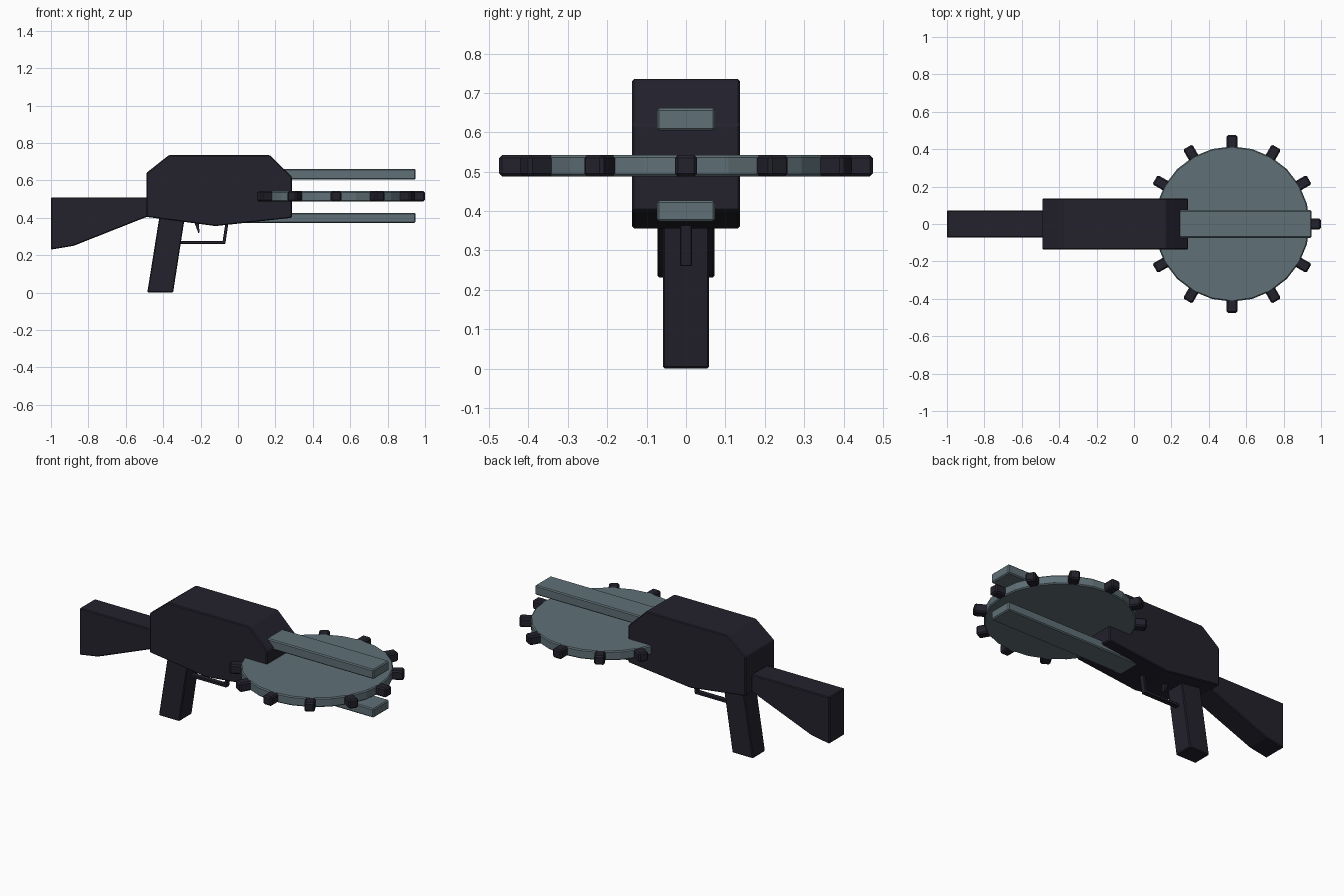
import bpy, bmesh, math
from mathutils import Matrix

if "Cube" in bpy.data.objects:
    bpy.data.objects.remove(bpy.data.objects["Cube"])


def material(name, rgb):
    m = bpy.data.materials.new(name)
    m.diffuse_color = (*rgb, 1)
    m.use_nodes = True
    m.node_tree.nodes["Principled BSDF"].inputs["Base Color"].default_value = m.diffuse_color
    return m


DARK = material("dark charcoal", (0.017, 0.016, 0.026))
STEEL = material("blue grey steel", (0.115, 0.162, 0.182))


def finish(name, bm, mat, bevel):
    bmesh.ops.recalc_face_normals(bm, faces=bm.faces)
    me = bpy.data.meshes.new(name)
    bm.to_mesh(me)
    bm.free()
    me.materials.append(mat)
    ob = bpy.data.objects.new(name, me)
    bpy.context.collection.objects.link(ob)
    if bevel:
        mod = ob.modifiers.new("edge_bevel", 'BEVEL')
        mod.width = bevel
        mod.segments = 1
        mod.limit_method = 'ANGLE'
        mod.angle_limit = math.radians(30)
    return ob


def side_profile(name, points, half_width, mat, bevel=0.005):
    """Extrude an x-z outline symmetrically across y."""
    bm = bmesh.new()
    face = bm.faces.new([bm.verts.new((x, -half_width, z)) for x, z in points])
    new = bmesh.ops.extrude_face_region(bm, geom=[face])["geom"]
    for v in new:
        if isinstance(v, bmesh.types.BMVert):
            v.co.y = half_width
    return finish(name, bm, mat, bevel)


# Main housing, shoulder stock and grip
side_profile("housing", [(-0.49, 0.64), (-0.37, 0.735), (0.17, 0.735), (0.288, 0.62),
                         (0.288, 0.40), (-0.12, 0.356), (-0.49, 0.405)], 0.137, DARK)
side_profile("stock", [(-1.0, 0.51), (-0.45, 0.51), (-0.45, 0.42), (-0.88, 0.25),
                       (-1.0, 0.23)], 0.073, DARK)
side_profile("grip", [(-0.485, 0.0), (-0.347, 0.0), (-0.282, 0.42), (-0.418, 0.42)],
             0.059, DARK)

# Trigger and its guard
side_profile("trigger_guard", [(-0.31, 0.26), (-0.068, 0.26), (-0.05, 0.38), (-0.066, 0.38),
                               (-0.082, 0.276), (-0.31, 0.276)], 0.015, DARK, 0.002)
side_profile("trigger", [(-0.235, 0.38), (-0.212, 0.318), (-0.206, 0.322), (-0.21, 0.38)],
             0.012, DARK, 0)

# Guide bars above and below the blade
for name, x0, z0, z1 in (("upper_bar", 0.1, 0.604, 0.661), ("lower_bar", -0.05, 0.373, 0.427)):
    side_profile(name, [(x0, z0), (0.95, z0), (0.95, z1), (x0, z1)], 0.074, STEEL, 0.006)

# Saw blade disc
CX, CZ = 0.524, 0.515
bm = bmesh.new()
bmesh.ops.create_cone(bm, cap_ends=True, segments=24, radius1=0.415, radius2=0.415,
                      depth=0.055, matrix=Matrix.Translation((CX, 0, CZ)))
blade = finish("saw_blade", bm, STEEL, 0)
mod = blade.modifiers.new("rim_bevel", 'BEVEL')
mod.width = 0.006
mod.segments = 1
mod.limit_method = 'ANGLE'
mod.angle_limit = math.radians(30)

# Ring of twelve teeth
bm = bmesh.new()
for i in range(12):
    m = (Matrix.Translation((CX, 0, CZ)) @ Matrix.Rotation(i * math.tau / 12, 4, 'Z')
         @ Matrix.Translation((0.435, 0, 0)) @ Matrix.Diagonal((0.08, 0.057, 0.0545, 1)))
    bmesh.ops.create_cube(bm, size=1, matrix=m)
finish("saw_teeth", bm, DARK, 0.008)
